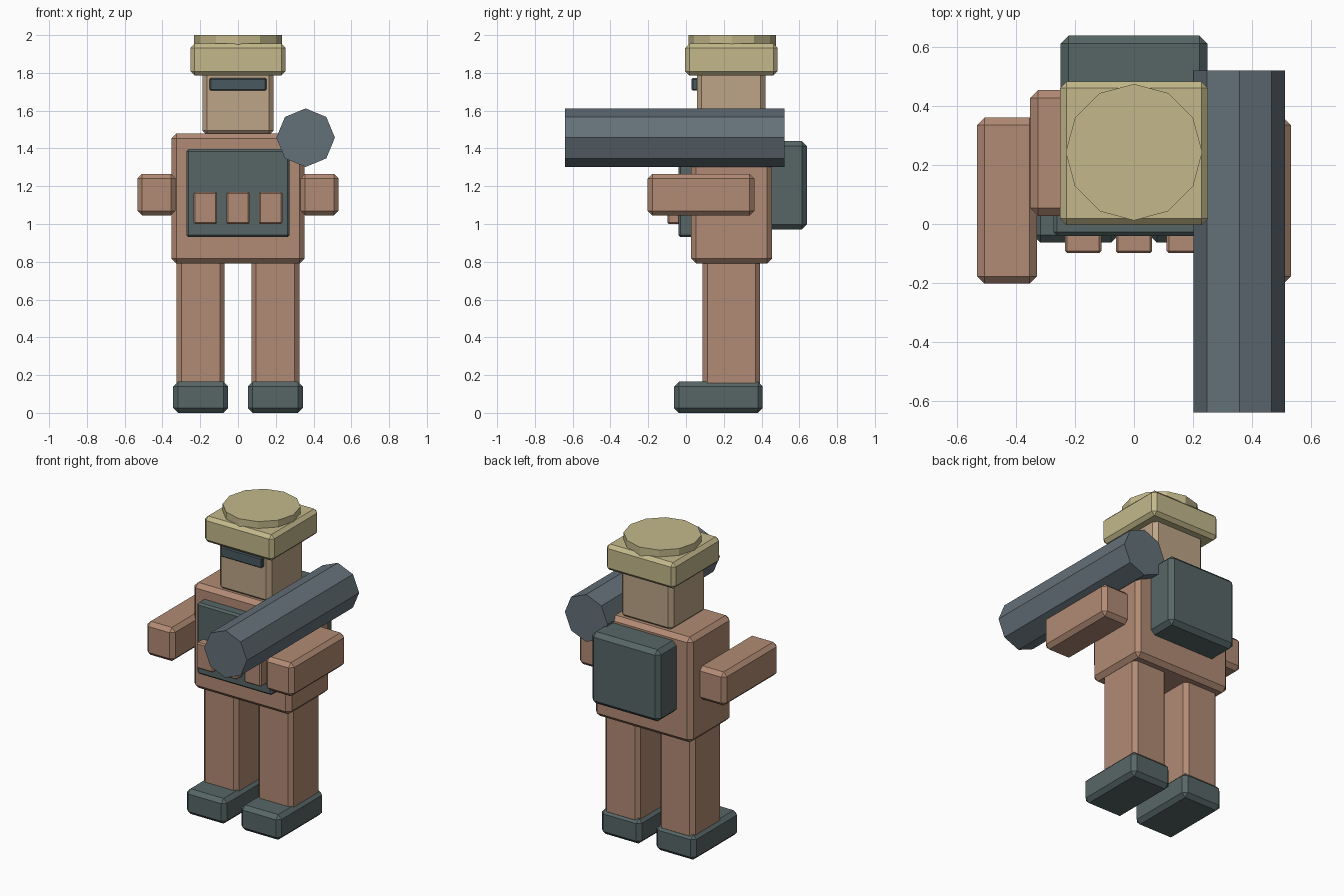
import bpy, math

if "Cube" in bpy.data.objects:
    bpy.data.objects.remove(bpy.data.objects["Cube"])


def material(name, rgb):
    m = bpy.data.materials.new(name)
    m.diffuse_color = (*[(c / 255) ** 2.2 for c in rgb], 1)
    m.use_nodes = True
    m.node_tree.nodes["Principled BSDF"].inputs["Base Color"].default_value = m.diffuse_color
    return m


CLAY = material("clay_cloth", (176, 138, 116))
SLATE = material("slate_gear", (88, 102, 102))
STEEL = material("steel_tube", (100, 112, 120))
SKIN = material("skin", (188, 163, 134))
KHAKI = material("khaki", (194, 183, 138))
GLASS = material("visor_glass", (74, 90, 96))


def box(name, x, y, z, mat, bevel=0.025):
    """Chamfered box from (min, max) ranges."""
    r = (x, y, z)
    bpy.ops.mesh.primitive_cube_add(size=1, location=[(a + b) / 2 for a, b in r])
    o = bpy.context.object
    o.name = name
    o.scale = [b - a for a, b in r]
    bpy.ops.object.transform_apply(location=False, rotation=False, scale=True)
    mod = o.modifiers.new("chamfer", 'BEVEL')
    mod.width, mod.segments = bevel, 1
    o.data.materials.append(mat)
    return o


def cylinder(name, sides, radius, depth, loc, mat, rot=(0, 0, 0)):
    bpy.ops.mesh.primitive_cylinder_add(vertices=sides, radius=radius, depth=depth,
                                        location=loc, rotation=rot)
    o = bpy.context.object
    o.name = name
    o.data.materials.append(mat)
    return o


# Legs, boots and arms on both sides
for side, s in (("left", -1), ("right", 1)):
    def span(a, b):
        return tuple(sorted((s * a, s * b)))
    box(f"{side}_boot", span(0.053, 0.343), (-0.063, 0.405), (0, 0.165), SLATE)
    box(f"{side}_leg", span(0.071, 0.325), (0.088, 0.393), (0.13, 0.83), CLAY)
    box(f"{side}_arm", span(0.33, 0.533), (-0.203, 0.362), (1.045, 1.265), CLAY)

# Torso with chest plate, pouches and backpack
box("torso", (-0.353, 0.353), (0.027, 0.455), (0.79, 1.48), CLAY, 0.027)
box("chest_plate", (-0.273, 0.273), (-0.04, 0.06), (0.93, 1.397), SLATE, 0.012)
for i in (-1, 0, 1):
    c = i * 0.173
    box(f"pouch_{i + 2}", (c - 0.062, c + 0.062), (-0.099, 0.0), (1.0, 1.17), CLAY, 0.008)
box("backpack", (-0.249, 0.249), (0.41, 0.64), (0.97, 1.44), SLATE, 0.027)

# Head, visor and helmet
box("head", (-0.188, 0.188), (0.057, 0.42), (1.47, 1.82), SKIN)
box("visor", (-0.15, 0.15), (0.03, 0.08), (1.706, 1.772), GLASS, 0.006)
box("helmet_brim", (-0.251, 0.251), (-0.004, 0.484), (1.785, 1.955), KHAKI, 0.022)
cylinder("helmet_crown", 12, 0.232, 0.12, (0, 0.244, 1.94), KHAKI)

# Shoulder-carried tube
cylinder("shoulder_tube", 8, 0.155, 1.163, (0.358, -0.059, 1.457), STEEL,
         (math.pi / 2, 0, 0))
